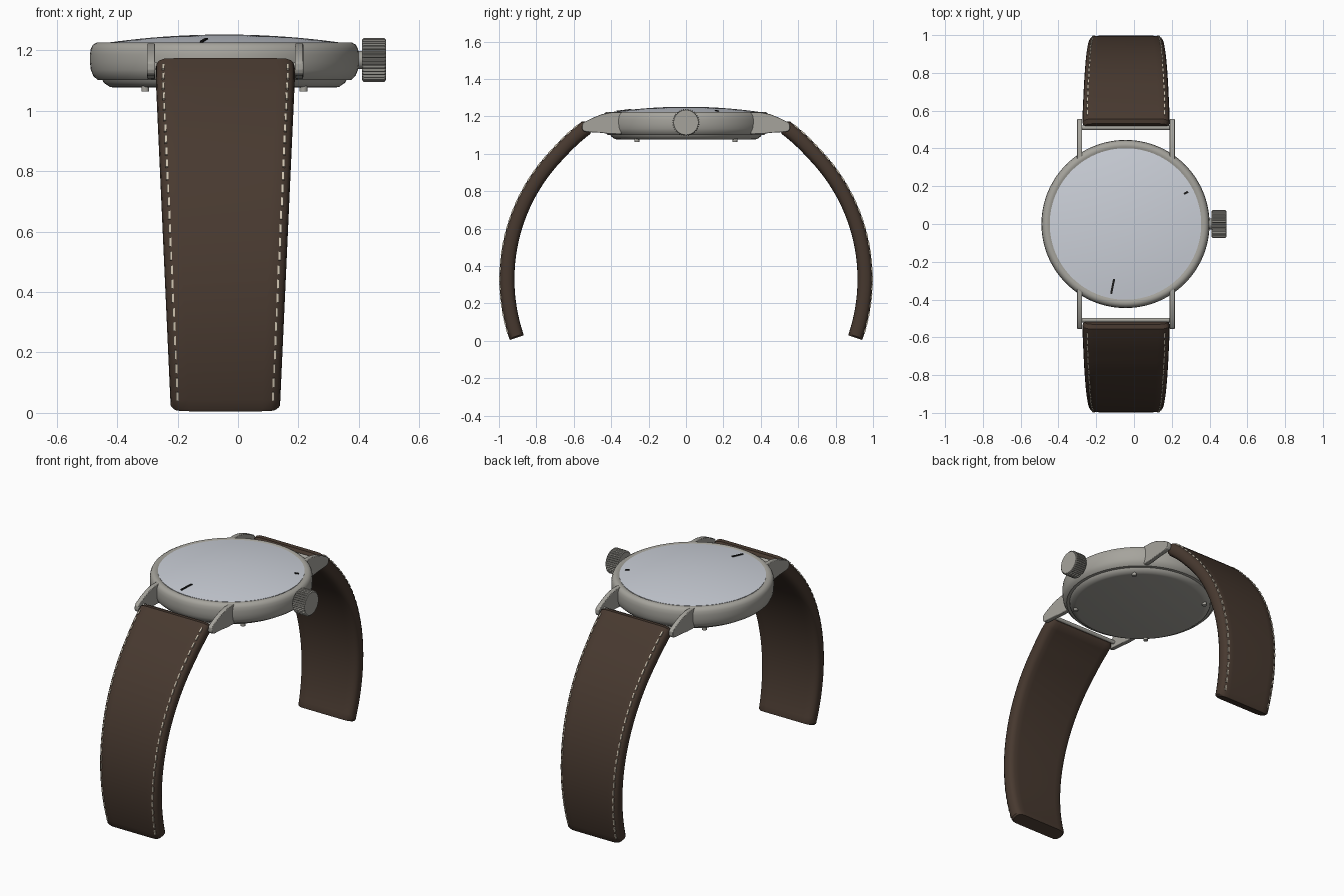
import bpy, bmesh
from math import sin, cos, pi, radians, atan2
from mathutils import Matrix, Vector

if "Cube" in bpy.data.objects:
    bpy.data.objects.remove(bpy.data.objects["Cube"], do_unlink=True)

CX = -0.045          # case centre
STRAP_X = -0.042     # strap centre


def material(name, rgb, metallic=0.0):
    m = bpy.data.materials.new(name)
    m.use_nodes = True
    m.diffuse_color = (*rgb, 1)
    m.node_tree.nodes["Principled BSDF"].inputs["Base Color"].default_value = (*rgb, 1)
    return m


STEEL = material("brushed_steel", (0.38, 0.37, 0.335))
GLASS = material("pale_glass", (0.60, 0.63, 0.69))
LEATHER = material("brown_leather", (0.064, 0.041, 0.029))
THREAD = material("cream_thread", (0.60, 0.53, 0.42))
BLACK = material("black", (0.012, 0.012, 0.012))


def finish(name, bm, mat, angle=35):
    bmesh.ops.recalc_face_normals(bm, faces=bm.faces)
    mesh = bpy.data.meshes.new(name)
    bm.to_mesh(mesh)
    bm.free()
    mesh.materials.append(mat)
    ob = bpy.data.objects.new(name, mesh)
    bpy.context.collection.objects.link(ob)
    bpy.ops.object.select_all(action="DESELECT")
    ob.select_set(True)
    bpy.context.view_layer.objects.active = ob
    if angle:
        bpy.ops.object.shade_smooth_by_angle(angle=radians(angle))
    return ob


def loft(bm, rings, caps=True):
    """Skin a list of closed point rings."""
    loops = [[bm.verts.new(p) for p in ring] for ring in rings]
    for a, b in zip(loops, loops[1:]):
        n = len(a)
        for i in range(n):
            j = (i + 1) % n
            bm.faces.new((a[i], a[j], b[j], b[i]))
    if caps:
        bm.faces.new(loops[0])
        bm.faces.new(loops[-1])


def lathe(name, profile, mat, caps=True, n=96):
    bm = bmesh.new()
    loft(bm, [[(CX + r * cos(2 * pi * i / n), r * sin(2 * pi * i / n), z)
               for i in range(n)] for r, z in profile], caps)
    return finish(name, bm, mat)


def cylinder(bm, centre, radius, depth, axis="Z", n=16):
    rot = Matrix.Rotation(pi / 2, 4, "Y") if axis == "X" else Matrix()
    bmesh.ops.create_cone(bm, cap_ends=True, segments=n, radius1=radius, radius2=radius,
                          depth=depth, matrix=Matrix.Translation(centre) @ rot)


def box(bm, matrix, size):
    bmesh.ops.create_cube(bm, size=1, matrix=matrix @ Matrix.Diagonal((*size, 1)))


# Case, back plate and domed glass
lathe("case", [(0.39, 1.10), (0.42, 1.102), (0.434, 1.115), (0.442, 1.135), (0.445, 1.16),
               (0.445, 1.185), (0.442, 1.205), (0.435, 1.218), (0.423, 1.225),
               (0.408, 1.225), (0.40, 1.22)], STEEL)
lathe("case_back", [(0.405, 1.105), (0.40, 1.093), (0.38, 1.079), (0.365, 1.076)], STEEL)


def dome(r):
    return 1.223 + 0.029 * (1 - (r / 0.401) ** 2)


lathe("glass", [(0.401, 1.215)] + [(0.401 * (1 - k / 10), dome(0.401 * (1 - k / 10)))
                                  for k in range(10)], GLASS)

# Back screws
bm = bmesh.new()
for sx in (-1, 1):
    for sy in (-1, 1):
        cylinder(bm, (CX + sx * 0.262, sy * 0.262, 1.077), 0.013, 0.028)
finish("back_screws", bm, STEEL)

# Hand tips showing at the glass
for name, x, y, length, width in (("minute_hand_tip", -0.113, -0.33, 0.08, 0.011),
                                  ("hour_hand_tip", 0.275, 0.165, 0.024, 0.011)):
    bm = bmesh.new()
    r = Vector((x - CX, y)).length
    tilt = Matrix.Rotation(0.12, 4, "Y")
    turn = Matrix.Rotation(atan2(y, x - CX), 4, "Z")
    box(bm, Matrix.Translation((x, y, dome(r) + 0.001)) @ turn @ tilt, (length, width, 0.006))
    finish(name, bm, BLACK, 0)

# Knurled crown and its stem
TEETH = 36
bm = bmesh.new()
rings = []
for x, rad, depth in ((0.41, 0.066, 0), (0.416, 0.073, 0.006),
                      (0.484, 0.073, 0.006), (0.49, 0.066, 0)):
    ring = []
    for i in range(TEETH * 4):
        a = 2 * pi * i / (TEETH * 4)
        rr = rad - (depth if i % 4 > 1 else 0)
        ring.append((x, rr * cos(a), 1.168 + rr * sin(a)))
    rings.append(ring)
loft(bm, rings)
finish("crown", bm, STEEL, 25)
bm = bmesh.new()
cylinder(bm, (0.40, 0, 1.168), 0.03, 0.06, "X", 24)
finish("crown_stem", bm, STEEL)

# Lugs, two at each end
LUG = [(0.345, 1.222), (0.40, 1.222), (0.45, 1.212), (0.50, 1.192), (0.545, 1.169),
       (0.555, 1.158), (0.556, 1.135), (0.549, 1.122), (0.53, 1.117), (0.46, 1.113),
       (0.41, 1.107), (0.345, 1.105)]
for end, sy in (("front", -1), ("back", 1)):
    for side, x in (("right", -0.2875), ("left", 0.2025)):
        bm = bmesh.new()
        loft(bm, [[(x + dx, sy * y, z) for y, z in LUG] for dx in (-0.0135, 0.0135)])
        lug = finish(f"{end}_{side}_lug", bm, STEEL)
        bev = lug.modifiers.new("soft_edges", "BEVEL")
        bev.width, bev.segments, bev.limit_method = 0.003, 2, "ANGLE"

# Spring bars
for end, sy in (("front", -1), ("back", 1)):
    bm = bmesh.new()
    cylinder(bm, (STRAP_X, sy * 0.509, 1.148), 0.012, 0.48, "X")
    finish(f"{end}_spring_bar", bm, STEEL)


# Strap halves: a rounded section swept along an arc
def arc(deg, r):
    """Point in the side plane; the strap straightens out near the case."""
    r += max(0, deg - 45) * 0.001
    a = radians(deg)
    return r * cos(a) - 0.003, 0.33 + r * sin(a)


def half_width(z):
    return 0.18 + 0.05 * min(z / 1.1, 1)


QUARTER = [(0, 0.0), (0.003, 0.018), (0.011, 0.031), (0.03, 0.039), (0.06, 0.04)]


def section(deg, sy, scale=1.0, trim=0.0):
    w = half_width(arc(deg, 0.96)[1]) - trim
    right = [(w - i, h) for i, h in QUARTER]
    top = right + [(-x, h) for x, h in reversed(right)]
    outline = top + [(x, -h) for x, h in reversed(top[1:-1])]
    ring = []
    for x, h in outline:
        y, z = arc(deg, 0.96 + h * scale)
        ring.append((STRAP_X + x, sy * y, z))
    return ring


STEPS = 40
for end, sy in (("front", -1), ("back", 1)):
    bm = bmesh.new()
    rings = [section(57.6, sy, 0.6, 0.012)]
    rings += [section(56.5 - 75 * k / STEPS, sy) for k in range(STEPS + 1)]
    rings.append(section(-19, sy, 0.93, 0.008))
    loft(bm, rings)
    finish(f"{end}_strap", bm, LEATHER, 40)

    # Stitches down both edges of the outer face
    bm = bmesh.new()
    for k in range(27):
        deg = 54 - 70 * k / 26
        y, z = arc(deg, 0.9975)
        for sx in (-1, 1):
            x = STRAP_X + sx * (half_width(z) - 0.024)
            place = Matrix.Translation((x, sy * y, z)) @ Matrix.Rotation(sy * radians(deg), 4, "X")
            box(bm, place, (0.008, 0.009, 0.03))
    finish(f"{end}_strap_stitches", bm, THREAD, 0)
